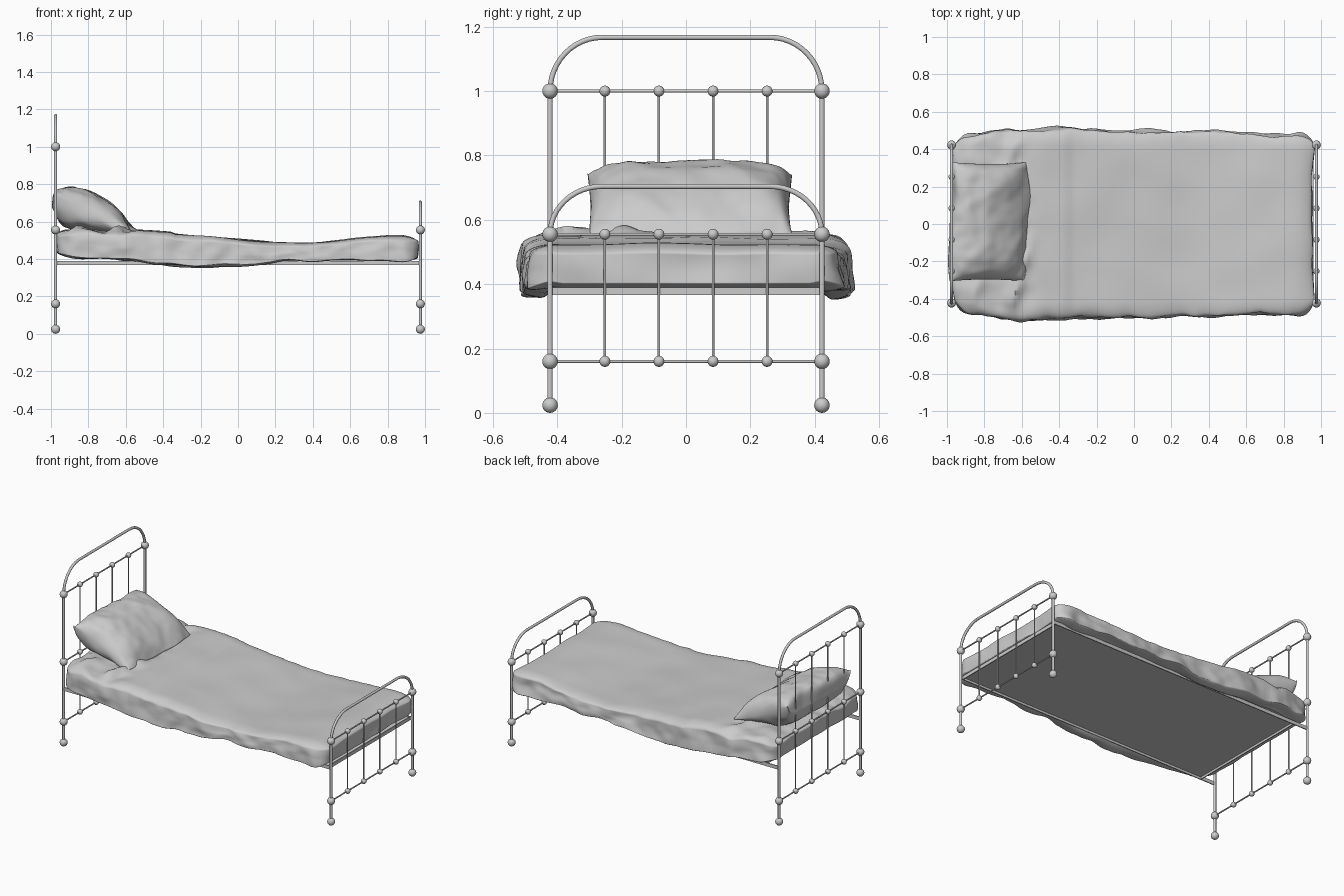
import bpy, bmesh, math
from mathutils import Vector, noise

if "Cube" in bpy.data.objects:
    bpy.data.objects.remove(bpy.data.objects["Cube"])


def finish(ob, name, angle=40):
    ob.name = name
    bpy.ops.object.select_all(action='DESELECT')
    ob.select_set(True)
    bpy.context.view_layer.objects.active = ob
    bpy.ops.object.shade_smooth_by_angle(angle=math.radians(angle))


def tube(name, pts, r):
    cu = bpy.data.curves.new(name, 'CURVE')
    cu.dimensions, cu.bevel_depth, cu.bevel_resolution, cu.use_fill_caps = '3D', r, 3, True
    sp = cu.splines.new('POLY')
    sp.points.add(len(pts) - 1)
    for p, co in zip(sp.points, pts):
        p.co = (*co, 1)
    ob = bpy.data.objects.new(name, cu)
    bpy.context.collection.objects.link(ob)
    bpy.ops.object.select_all(action='DESELECT')
    ob.select_set(True)
    bpy.context.view_layer.objects.active = ob
    bpy.ops.object.convert(target='MESH')
    finish(bpy.context.object, name)


def ball(name, co, r):
    bpy.ops.mesh.primitive_uv_sphere_add(segments=20, ring_count=12, radius=r, location=co)
    finish(bpy.context.object, name)


def bar(name, co, size):
    bpy.ops.mesh.primitive_cube_add(size=1, location=co)
    ob = bpy.context.object
    ob.scale = size
    ob.name = name


def from_bmesh(name, bm):
    bmesh.ops.recalc_face_normals(bm, faces=bm.faces)
    me = bpy.data.meshes.new(name)
    bm.to_mesh(me)
    bm.free()
    ob = bpy.data.objects.new(name, me)
    bpy.context.collection.objects.link(ob)
    finish(ob, name, 60)


def curve(pts, x):
    """Smooth interpolation through (x, value) points."""
    if x <= pts[0][0]:
        return pts[0][1]
    for i in range(len(pts) - 1):
        (x0, a), (x1, b) = pts[i], pts[i + 1]
        if x <= x1:
            pa = pts[max(i - 1, 0)]
            pb = pts[min(i + 2, len(pts) - 1)]
            h = x1 - x0
            m0 = (b - pa[1]) / (x1 - pa[0]) * h
            m1 = (pb[1] - a) / (pb[0] - x0) * h
            t = (x - x0) / h
            return ((2*t**3 - 3*t*t + 1) * a + (t**3 - 2*t*t + t) * m0
                    + (3*t*t - 2*t**3) * b + (t**3 - t*t) * m1)
    return pts[-1][1]


def wob(x, y, z, f, amp):
    return amp * noise.noise(Vector((x * f, y * f, z * f)))


def ramp(v):
    return max(0, min(1, v))


# headboard and footboard
PY = 0.4225
for end, px, levels, rise in (("head", -0.975, (0.16, 0.555, 1.0), 0.17),
                              ("foot", 0.975, (0.16, 0.555), 0.152)):
    top = levels[-1]
    arch = [(px, -PY, 0.03)]
    for i in range(13):
        a = math.pi / 2 * i / 12
        arch.append((px, -PY + 0.162 * (1 - math.cos(a)), top + (rise - 0.003) * math.sin(a)))
    arch += [(x, -y, z) for x, y, z in reversed(arch)]
    tube(end + "_posts_and_arch", arch, 0.0085)
    for z in levels:
        tube(end + "_crossbar", [(px, -PY, z), (px, PY, z)], 0.0045)
    for i in range(4):
        y = -0.252 + 0.168 * i
        tube(end + "_spindle", [(px, y, levels[0]), (px, y, top)], 0.004)
        for z in levels:
            ball(end + "_spindle_ball", (px, y, z), 0.017)
    for s in (-1, 1):
        for z in (0.024,) + levels:
            ball(end + "_post_ball", (px, s * PY, z), 0.024)

# bed base: side rails, end rails and panel
for s in (-1, 1):
    bar("side_rail", (0, s * 0.424, 0.378), (1.95, 0.006, 0.023))
bar("end_rail_foot", (0.958, 0, 0.378), (0.006, 0.84, 0.023))
bar("end_rail_head", (-0.868, 0, 0.378), (0.006, 0.84, 0.023))
bar("base_panel", (0.045, 0, 0.382), (1.82, 0.84, 0.003))

# mattress with its cover: a rounded box shaped by length profiles
TOP = [(-0.97, 0.55), (-0.85, 0.562), (-0.55, 0.55), (-0.2, 0.522), (0.1, 0.497),
       (0.3, 0.484), (0.5, 0.496), (0.7, 0.516), (0.85, 0.524), (0.96, 0.515)]
HEM = [(-0.97, 0.43), (-0.86, 0.40), (-0.7, 0.395), (-0.4, 0.37), (-0.18, 0.355), (0.1, 0.37),
       (0.3, 0.385), (0.6, 0.388), (0.82, 0.38), (0.96, 0.395)]
WIDTH = [(-0.97, 0.45), (-0.85, 0.47), (-0.55, 0.497), (0, 0.49), (0.5, 0.475), (0.96, 0.47)]
CRUMPLES = ((-0.63, -0.37, 0.035), (-0.59, -0.2, 0.03), (-0.66, 0.36, 0.02), (-0.85, -0.38, 0.02))
bm = bmesh.new()
bmesh.ops.create_cube(bm, size=2)
bmesh.ops.subdivide_edges(bm, edges=bm.edges[:], cuts=75, use_grid_fill=True)
under = [f for f in bm.faces if f.calc_center_median().z < -0.999
         and abs(f.calc_center_median().y) < 0.84 and abs(f.calc_center_median().x) < 0.9]
bmesh.ops.delete(bm, geom=under, context='FACES')
half, R, HEM_R = Vector((0.96, 0.5, 0.2)), 0.08, 0.03
for v in bm.verts:
    q = Vector([v.co[i] * half[i] for i in range(3)])
    inner = Vector([max(R - half[i], min(half[i] - R, q[i])) for i in range(3)])
    squash = 1
    if q.z < 0:  # tighter rounding along the hem
        inner.z = max(q.z, HEM_R - half.z)
        squash = HEM_R / R
    d = q - inner
    if d.length > 1e-6:
        d.z /= squash
        d = d.normalized() * R
        d.z *= squash
        q = inner + d
    x, y = q.x, q.y
    f = ramp((q.z / 0.2 + 1) / 2)
    fz = f * 0.16
    t = curve(TOP, x)
    # turned-down sheet, and crumples around the pillow
    t += 0.008 * ramp((-0.335 - x) / 0.02) - 0.008 * ramp((-0.57 - x) / 0.02)
    t += wob(x, y, 0, 4, 0.008) + ramp((-0.5 - x) / 0.1) * (wob(x, y, 3, 9, 0.022) - 0.006)
    for cx, cy, h in CRUMPLES:
        t += h * math.exp(-((x - cx - (y - cy) * 0.3) / 0.03) ** 2 - ((y - cy) / 0.09) ** 2)
    b = max(0.388, curve(HEM, x))
    b += ramp((abs(y) - 0.40) / 0.04) * (curve(HEM, x) + wob(x, y, 5, 6, 0.02) - b)
    y *= curve(WIDTH, x) / 0.5 * (1 + 0.035 * (1 - f) ** 0.7)
    edge = ramp((abs(y) - 0.4) / 0.08)
    sg = math.copysign(3, y)
    y += edge * (wob(x, sg, fz, 6, 0.018) + wob(x, sg, fz, 14, 0.01))
    x += -0.005 + wob(y, fz, math.copysign(1, x), 6, 0.014) * ramp((abs(x) - 0.85) / 0.11)
    v.co = (x, y, b + f * (t - b))
from_bmesh("mattress_and_cover", bm)

# pillow leaning on the headboard: top and bottom profiles pinched to a side seam
P_TOP = [(-0.985, 0.68), (-0.975, 0.745), (-0.945, 0.777), (-0.87, 0.788), (-0.78, 0.757),
         (-0.7, 0.71), (-0.62, 0.64), (-0.565, 0.562)]
P_BOT = [(-0.985, 0.68), (-0.96, 0.605), (-0.88, 0.56), (-0.7, 0.545), (-0.565, 0.545)]
NU, NV = 44, 56
bm = bmesh.new()
rows = []
for j in range(NV + 1):
    v = -math.cos(math.pi * j / NV)
    s = max(0, 1 - abs(v) ** 7) ** 0.5
    row = []
    for k in range(2 * NU):
        a = math.pi * k / NU
        x = -0.775 - 0.21 * math.cos(a)
        z = curve(P_TOP if k <= NU else P_BOT, x)
        seam = 0.745 + (x + 0.985) / 0.42 * (0.555 - 0.745) - 0.02 * math.sin(a) ** 2
        seam += wob(x, v, 0, 9, 0.02)
        y = 0.012 + 0.318 * v * (0.97 + 0.03 * math.cos(a) ** 2)
        z = seam + (z - seam) * s
        z += s * (wob(x, y, z, 7, 0.02) + wob(x, y, z, 16, 0.008))
        x += wob(z, y, x, 6, 0.02) + 0.012 * v - 0.025 * ramp(-math.cos(a)) * v ** 4
        row.append(bm.verts.new((x, y, z)))
    rows.append(row)
for j in range(NV):
    for k in range(2 * NU):
        n = (k + 1) % (2 * NU)
        bm.faces.new((rows[j][k], rows[j][n], rows[j + 1][n], rows[j + 1][k]))
bmesh.ops.remove_doubles(bm, verts=bm.verts[:], dist=0.0008)
from_bmesh("pillow", bm)
